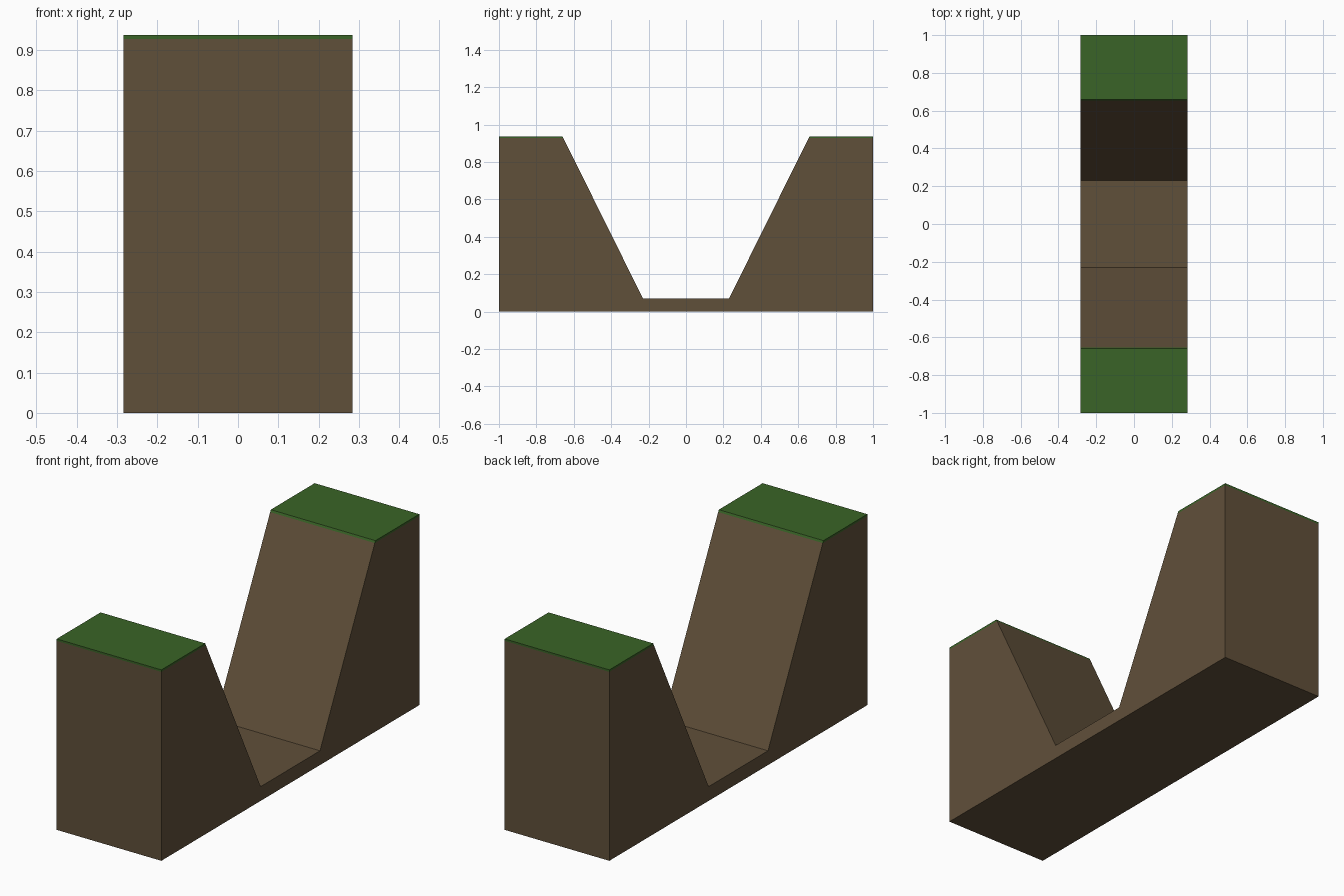
import bpy
import bmesh

cube = bpy.data.objects.get("Cube")
if cube:
    bpy.data.objects.remove(cube, do_unlink=True)

HALF_WIDTH = 0.284
FLOOR, SOIL_TOP, TOP = 0.07, 0.927, 0.937
FOOT, CREST, END = 0.23, 0.66, 1.0


def make_material(name, colour):
    mat = bpy.data.materials.new(name)
    mat.use_nodes = True
    mat.diffuse_color = colour
    mat.node_tree.nodes["Principled BSDF"].inputs["Base Color"].default_value = colour
    return mat


def extrude_profile(name, profile, mat):
    """Extrude a side profile of (y, z) points across the full width."""
    bm = bmesh.new()
    face = bm.faces.new([bm.verts.new((-HALF_WIDTH, y, z)) for y, z in profile])
    moved = bmesh.ops.extrude_face_region(bm, geom=[face])["geom"]
    verts = [v for v in moved if isinstance(v, bmesh.types.BMVert)]
    bmesh.ops.translate(bm, verts=verts, vec=(2 * HALF_WIDTH, 0, 0))
    bmesh.ops.recalc_face_normals(bm, faces=bm.faces)
    mesh = bpy.data.meshes.new(name)
    bm.to_mesh(mesh)
    bm.free()
    mesh.materials.append(mat)
    obj = bpy.data.objects.new(name, mesh)
    bpy.context.collection.objects.link(obj)
    return obj


soil = make_material("soil_brown", (0.118, 0.08, 0.042, 1))
grass = make_material("grass_green", (0.042, 0.127, 0.02, 1))

# Ground slab under the trench
extrude_profile("ground_slab", [(-END, 0), (END, 0), (END, FLOOR), (-END, FLOOR)], soil)

# Sloped bank and thin grass cap at each end
crest_soil = FOOT + (CREST - FOOT) * (SOIL_TOP - FLOOR) / (TOP - FLOOR)
for side, s in (("front", -1), ("back", 1)):
    extrude_profile(side + "_bank", [(s * END, FLOOR), (s * FOOT, FLOOR),
                    (s * crest_soil, SOIL_TOP), (s * END, SOIL_TOP)], soil)
    extrude_profile(side + "_grass_cap", [(s * END, SOIL_TOP), (s * crest_soil, SOIL_TOP),
                    (s * CREST, TOP), (s * END, TOP)], grass)
